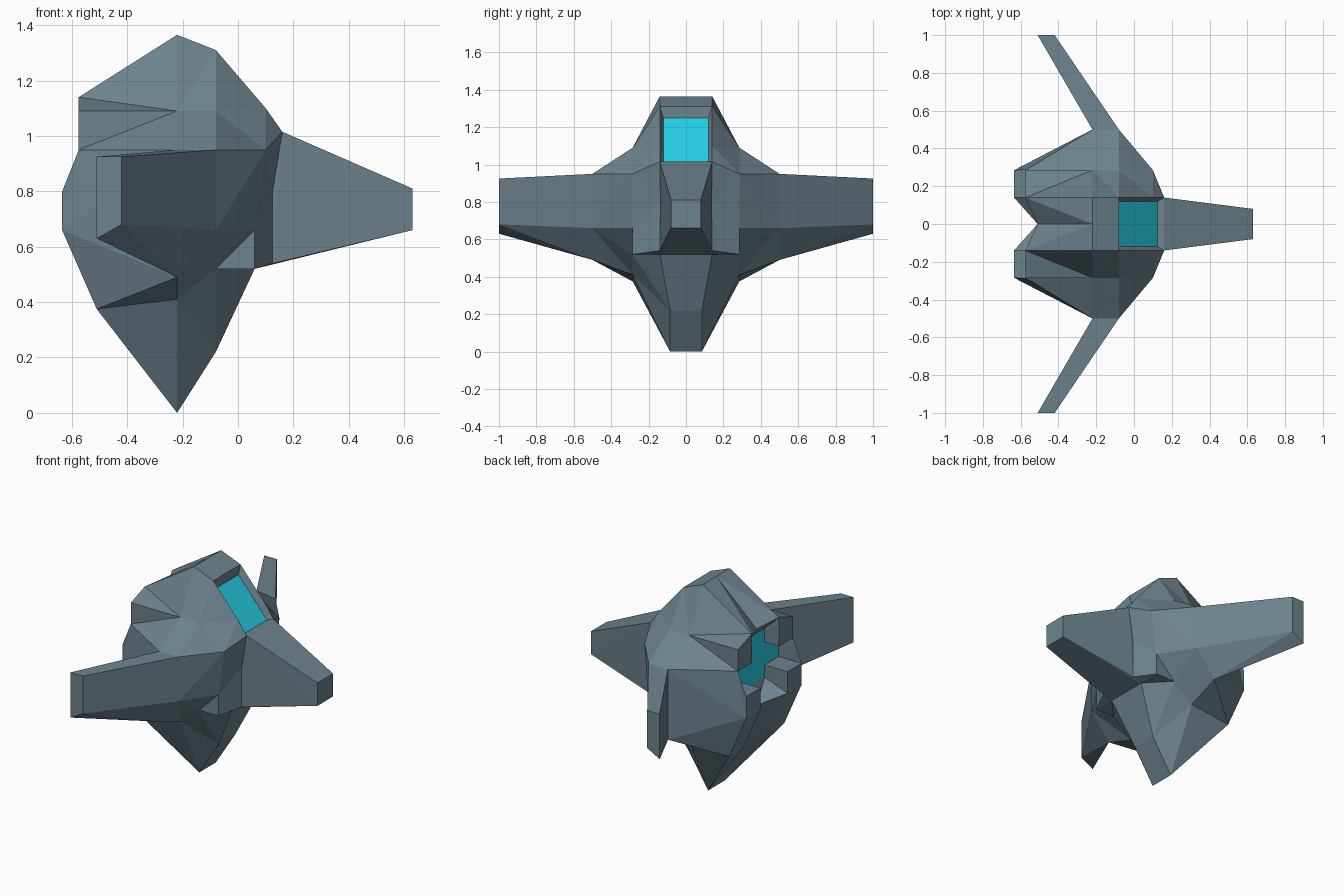
import bpy, bmesh

SLATE = (0.15, 0.225, 0.265, 1)
CYAN = (0.02, 0.62, 0.78, 1)


def face(bm, pts):
    """Add one polygon, dropping repeated points."""
    pts = list(dict.fromkeys(pts))
    if len(pts) > 2:
        bm.faces.new([bm.verts.new(p) for p in pts])


def skin(bm, rows, flip=()):
    """Triangulated strips between rows of points; flip swaps a cell's diagonal."""
    for r, (a, b) in enumerate(zip(rows, rows[1:])):
        for c in range(len(a) - 1):
            p, q, s, t = a[c], a[c + 1], b[c + 1], b[c]
            if (r, c) in flip:
                face(bm, (p, q, s)), face(bm, (p, s, t))
            else:
                face(bm, (p, q, t)), face(bm, (q, s, t))


def material(name, colour):
    mat = bpy.data.materials.new(name)
    mat.diffuse_color = colour
    return mat


def finish(bm, name, mat, mirror=True):
    bmesh.ops.remove_doubles(bm, verts=bm.verts, dist=0.0005)
    if mirror:
        geom = bm.verts[:] + bm.edges[:] + bm.faces[:]
        bmesh.ops.mirror(bm, geom=geom, axis='Y', merge_dist=0.0005)
        bmesh.ops.remove_doubles(bm, verts=bm.verts, dist=0.0005)
    bmesh.ops.recalc_face_normals(bm, faces=bm.faces)
    bmesh.ops.dissolve_limit(bm, angle_limit=0.01, verts=bm.verts, edges=bm.edges)
    me = bpy.data.meshes.new(name)
    bm.to_mesh(me)
    bm.free()
    me.materials.append(mat)
    ob = bpy.data.objects.new(name, me)
    bpy.context.collection.objects.link(ob)
    return ob


def block(name, pts, mat):
    """Closed convex solid around a few corner points."""
    bm = bmesh.new()
    bmesh.ops.convex_hull(bm, input=[bm.verts.new(p) for p in pts])
    return finish(bm, name, mat, mirror=False)


slate = material("slate", SLATE)
cyan = material("cyan", CYAN)
hull = bmesh.new()

# Hull side: rows from the roof edge down to the keel, each running rear to front
roof = [(-.575, .14, 1.14), (-.22, .14, 1.365), (-.08, .14, 1.31), (.1, .14, 1.1)]
skin(hull, [
    roof,
    [(-.575, .285, 1.09), (-.22, .285, 1.09), (-.08, .285, 1.09), (.1, .285, .95)],
    [(-.575, .285, .95), (-.22, .5, .95), (-.08, .5, .95), (.1, .285, .95)],
    [(-.635, .285, .66), (-.22, .5, .49), (-.08, .5, .66), (.06, .285, .66)],
    [(-.51, .285, .375), (-.22, .285, .41), (-.08, .285, .52), (.06, .285, .52)],
    [(-.22, .085, 0), (-.22, .085, 0), (-.08, .085, .22), (.06, .14, .52)],
    [(-.22, 0, 0), (-.22, 0, 0), (-.08, 0, .22), (.06, 0, .52)],
], flip={(0, 0), (4, 1), (4, 2)})

# Roof centre
skin(hull, [[(-.51, 0, 1.1), (-.22, 0, 1.365), (-.08, 0, 1.31)], roof[:3]])

# Front cheek beside the nose
face(hull, [(.1, .14, 1.1), (.1, .285, .95), (.16, .14, 1.015)])
skin(hull, [
    [(.16, .14, 1.015), (.125, .14, .8), (.125, .14, .54), (.06, .14, .52)],
    [(.1, .285, .95), (.06, .285, .66), (.06, .285, .52), (.06, .285, .52)],
])

# Rear plates around the engine bay
face(hull, [(-.575, .14, 1.14), (-.575, .285, 1.09), (-.575, .285, .95), (-.575, .14, .95)])
face(hull, [(-.635, .14, .8), (-.635, .285, .8), (-.635, .285, .66), (-.635, .14, .66)])
face(hull, [(-.575, .285, .95), (-.635, .285, .8), (-.635, .285, .66)])

# Lower transom and rear of the keel
skin(hull, [
    [(-.635, .285, .66), (-.635, .14, .66), (-.51, 0, .6)],
    [(-.51, .285, .375), (-.51, .14, .375), (-.4, 0, .375)],
    [(-.22, .085, 0), (-.22, .085, 0), (-.22, 0, 0)],
])

# Cross-shaped engine bay walls
rim = [(-.51, 0, 1.1), (-.575, .14, 1.14), (-.575, .14, .95), (-.575, .285, .95),
       (-.635, .285, .8), (-.635, .14, .8), (-.635, .14, .66), (-.51, 0, .6)]
inner = [(-.47, y, z) for y, z in ((0, 1.04), (.14, 1.04), (.14, .95), (.285, .95),
                                   (.285, .8), (.14, .8), (.14, .72), (0, .72))]
skin(hull, [rim, inner])

# Windscreen recess
skin(hull, [
    [(-.08, 0, 1.31), (-.08, .14, 1.31), (.1, .14, 1.1), (.16, .14, 1.015), (.16, 0, 1.015)],
    [(-.08, 0, 1.25), (-.08, .12, 1.25), (.074, .12, 1.07), (.125, .12, 1.01), (.125, 0, 1.01)],
])
finish(hull, "hull", slate)

# Engine glow
bm = bmesh.new()
face(bm, inner)
finish(bm, "engine_glow", cyan)

# Windscreen
bm = bmesh.new()
face(bm, [(-.08, 0, 1.25), (-.08, .12, 1.25), (.125, .12, 1.01), (.125, 0, 1.01)])
finish(bm, "windscreen", cyan)

# Nose
block("nose", [(x, s * y, z) for s in (-1, 1) for x, y, z in (
    (.16, .14, 1.015), (.125, .14, .8), (.125, .14, .54), (.06, .14, .52),
    (.63, .08, .81), (.63, .08, .66))], slate)

# Swept wings
for side, s in (("right", -1), ("left", 1)):
    block("wing_" + side, [(x, s * y, z) for x, y, z in (
        (-.22, .5, .95), (-.22, .5, .49), (-.08, .5, .66), (-.08, .5, .95),
        (-.51, 1, .925), (-.51, 1, .63), (-.42, 1, .68), (-.42, 1, .925))], slate)
